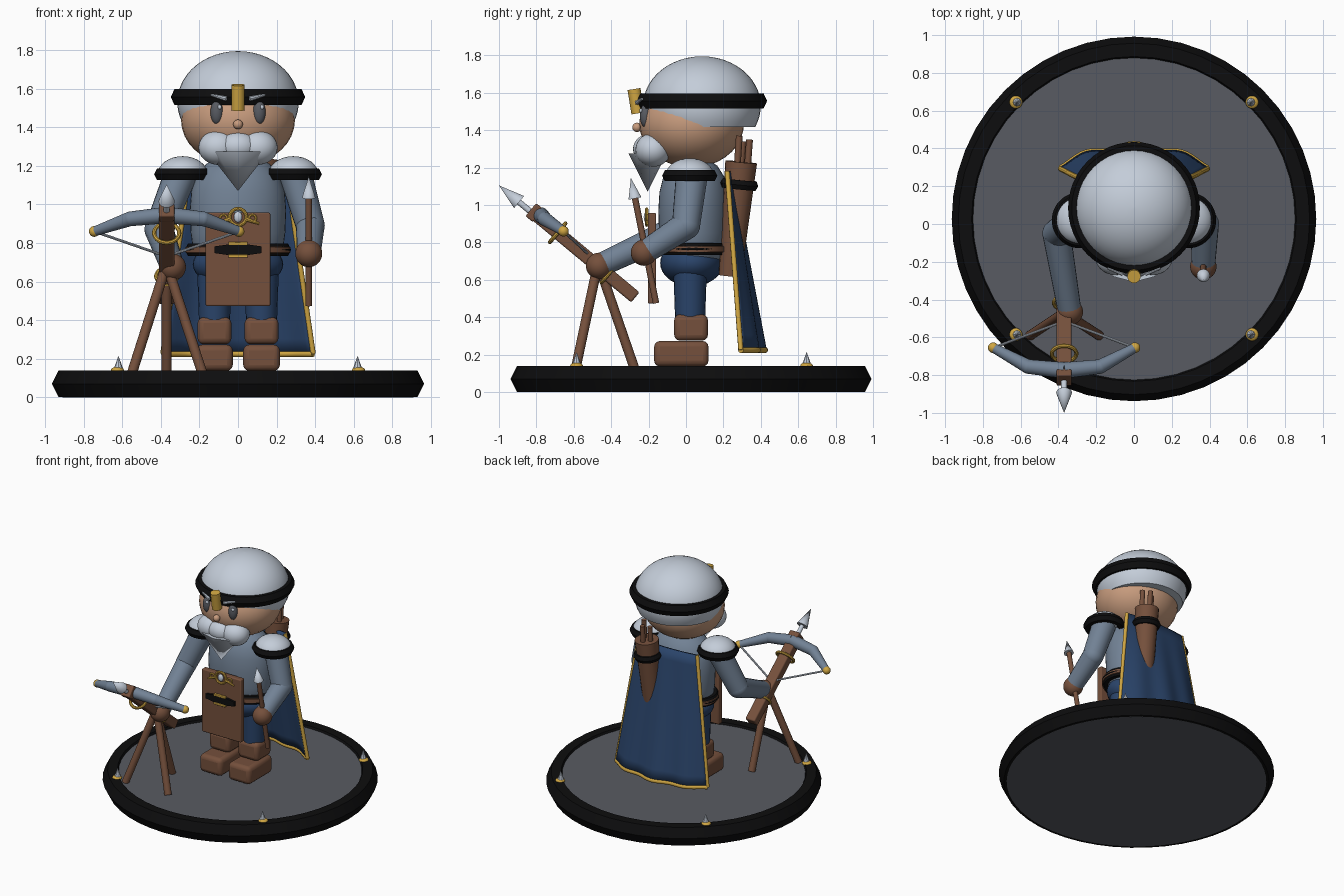
import bpy, bmesh, math
from mathutils import Vector

if "Cube" in bpy.data.objects:
    bpy.data.objects.remove(bpy.data.objects["Cube"])

def srgb(r, g, b):
    return tuple((c / 255 / 12.92) if c < 10 else ((c / 255 + 0.055) / 1.055) ** 2.4 for c in (r, g, b)) + (1,)

def material(name, *rgb):
    m = bpy.data.materials.new(name)
    m.diffuse_color = srgb(*rgb)
    m.use_nodes = True
    m.node_tree.nodes["Principled BSDF"].inputs["Base Color"].default_value = m.diffuse_color
    return m

STEEL = material("pale steel", 196, 205, 217)
SLATE = material("slate cloth", 114, 130, 149)
BLUE = material("navy cloth", 42, 68, 106)
BROWN = material("brown leather", 117, 80, 60)
SKIN = material("skin", 200, 156, 126)
GOLD = material("gold", 208, 166, 66)
BLACK = material("black trim", 13, 13, 14)
STONE = material("grey stone", 88, 91, 98)

def finish(name, mat, angle=40):
    o = bpy.context.object
    o.name = name
    o.data.materials.clear()
    o.data.materials.append(mat)
    bpy.ops.object.shade_smooth_by_angle(angle=math.radians(angle))
    return o

def ball(name, mat, loc, r):
    bpy.ops.mesh.primitive_uv_sphere_add(segments=32, ring_count=18, radius=1, location=loc)
    bpy.context.object.scale = r if isinstance(r, tuple) else (r, r, r)
    return finish(name, mat)

def rod(name, mat, a, b, r1, r2=None, sides=20):
    a, b = Vector(a), Vector(b)
    bpy.ops.mesh.primitive_cone_add(vertices=sides, radius1=r1, radius2=r1 if r2 is None else r2,
                                    depth=(b - a).length, location=(a + b) / 2)
    o = bpy.context.object
    o.rotation_euler = (b - a).to_track_quat('Z', 'Y').to_euler()
    return finish(name, mat)

def ring(name, mat, loc, R, r, scale=(1, 1, 1), axis=(0, 0, 1), minor=6):
    bpy.ops.mesh.primitive_torus_add(major_segments=48, minor_segments=minor, location=loc,
                                     major_radius=R, minor_radius=r)
    o = bpy.context.object
    o.scale = scale
    o.rotation_euler = Vector(axis).to_track_quat('Z', 'Y').to_euler()
    return finish(name, mat)

def box(name, mat, loc, size, rot=(0, 0, 0), bevel=0.0):
    bpy.ops.mesh.primitive_cube_add(size=1, location=loc, rotation=rot)
    o = bpy.context.object
    o.scale = size
    bpy.ops.object.transform_apply(location=False, rotation=False, scale=True)
    if bevel:
        m = o.modifiers.new("bevel", 'BEVEL')
        m.width, m.segments = bevel, 3
    return finish(name, mat)

def mesh_object(name, mat, bm, angle=40):
    me = bpy.data.meshes.new(name)
    bm.to_mesh(me)
    bm.free()
    o = bpy.data.objects.new(name, me)
    bpy.context.collection.objects.link(o)
    bpy.ops.object.select_all(action='DESELECT')
    o.select_set(True)
    bpy.context.view_layer.objects.active = o
    return finish(name, mat, angle)

def lathe(name, mat, loc, profile, sy=1.0, n=40):
    bm = bmesh.new()
    rows = [[bm.verts.new((loc[0] + r * math.cos(k * math.tau / n),
                           loc[1] + r * sy * math.sin(k * math.tau / n), z)) for k in range(n)]
            for r, z in profile]
    for a, b in zip(rows, rows[1:]):
        for k in range(n):
            bm.faces.new((a[k], a[(k + 1) % n], b[(k + 1) % n], b[k]))
    bm.faces.new(rows[0][::-1])
    bm.faces.new(rows[-1])
    return mesh_object(name, mat, bm)

# Round plinth with black rim and four studs
rod("plinth", STONE, (0, 0.027, 0), (0, 0.027, 0.125), 0.91, sides=64)
ring("plinth_rim", BLACK, (0, 0.027, 0.07), 0.895, 0.07, (1, 1, 1.15))
for sx in (-1, 1):
    for y in (-0.585, 0.645):
        ball("stud_base", GOLD, (sx * 0.625, y, 0.14), (0.034, 0.034, 0.018))
        rod("stud_spike", STEEL, (sx * 0.62, y, 0.14), (sx * 0.62, y, 0.215), 0.027, 0, 8)

# Boots, legs and hips
for sx in (-1, 1):
    x = sx * 0.122
    box("boot_foot", BROWN, (x, -0.025, 0.205), (0.19, 0.29, 0.135), bevel=0.03)
    box("boot_shaft", BROWN, (x, 0.027, 0.345), (0.175, 0.18, 0.14), bevel=0.03)
    rod("leg", BLUE, (x, 0.022, 0.38), (x, 0.022, 0.67), 0.08, 0.09)
ball("hips", BLUE, (0, 0.03, 0.69), (0.235, 0.168, 0.125))

# Torso and belt
lathe("torso", SLATE, (0, 0.042), [(0.2, 0.70), (0.23, 0.74), (0.245, 0.85), (0.25, 0.97), (0.242, 1.07),
      (0.215, 1.15), (0.165, 1.21), (0.09, 1.25), (0.02, 1.26)], 0.76)
ring("belt", BLACK, (0, 0.035, 0.765), 0.245, 0.03, (1, 0.73, 1.2))
lathe("belt_leather", BROWN, (0, 0.035), [(0.25, 0.742), (0.272, 0.75), (0.272, 0.778), (0.25, 0.786)], 0.76)

# Tabard with buckle and emblem
box("tabard", BROWN, (0, -0.182, 0.715), (0.335, 0.045, 0.485), bevel=0.008)
o = rod("buckle_plate", BLACK, (0, -0.2, 0.765), (0, -0.222, 0.765), 0.14, sides=6)
o.scale = (1, 0.25, 1)
for z in (0.732, 0.797):
    box("buckle_bar", GOLD, (0, -0.22, z), (0.1, 0.02, 0.016), bevel=0.004)
ring("emblem_ring", GOLD, (0, -0.21, 0.935), 0.043, 0.009, axis=(0, -1, 0), minor=8)
ball("emblem_gem", STEEL, (0, -0.212, 0.935), (0.022, 0.014, 0.028))
for sx in (-1, 1):
    rod("emblem_wing", GOLD, (sx * 0.04, -0.208, 0.925), (sx * 0.11, -0.208, 0.9), 0.012, 0.006, 8)
    ring("emblem_curl", GOLD, (sx * 0.075, -0.208, 0.928), 0.018, 0.006, axis=(0, -1, 0))

# Head, face and beard
ball("head", SKIN, (0, 0.03, 1.435), (0.295, 0.28, 0.235))
ball("nose", SKIN, (0, -0.262, 1.415), 0.025)
for sx in (-1, 1):
    x = sx * 0.11
    ball("eye", STONE, (x, -0.217, 1.478), (0.033, 0.03, 0.062))
    ball("eye_glint", STEEL, (x + 0.015, -0.241, 1.505), (0.01, 0.008, 0.012))
    rod("eyebrow", STEEL, (sx * 0.06, -0.262, 1.548), (sx * 0.14, -0.235, 1.568), 0.013, 0.006, 8)
    ball("moustache", STEEL, (sx * 0.1, -0.175, 1.295), (0.105, 0.095, 0.09))
ball("moustache_middle", STEEL, (0, -0.2, 1.3), (0.1, 0.083, 0.078))
o = rod("beard", STEEL, (0, -0.205, 1.07), (0, -0.205, 1.275), 0.0, 0.16, 8)
o.scale = (1, 0.64, 1)

# Helmet with rim and nose guard
lathe("helmet", STEEL, (0, 0.085), [(0.315 * math.cos(a), 1.53 + 0.265 * math.sin(a))
      for a in [math.radians(-25 + 114.5 * k / 16) for k in range(17)]])
ring("helmet_rim", BLACK, (0, 0.085, 1.557), 0.31, 0.039, (1, 1, 1.2))
rod("nose_guard", GOLD, (0, -0.257, 1.49), (0, -0.278, 1.62), 0.035, 0.035)

# Pauldrons
for sx in (-1, 1):
    lathe("pauldron", STEEL, (sx * 0.287, 0.02), [(0.13 * math.cos(a), 1.155 + 0.095 * math.sin(a))
          for a in [math.radians(89 * k / 8) for k in range(9)]])
    ring("pauldron_rim", BLACK, (sx * 0.287, 0.02, 1.157), 0.118, 0.03, (1, 1, 1.15))

# Arms and gloves
for side, shoulder, elbow, hand in (
        ("crossbow", (-0.3, 0.03, 1.15), (-0.41, -0.05, 0.87), (-0.34, -0.465, 0.675)),
        ("bolt", (0.3, 0.03, 1.15), (0.375, 0.0, 0.89), (0.367, -0.225, 0.745))):
    rod(side + "_upper_arm", SLATE, shoulder, elbow, 0.085, 0.075)
    ball(side + "_elbow", SLATE, elbow, 0.075)
    rod(side + "_forearm", SLATE, elbow, hand, 0.075, 0.062)
    ball(side + "_glove", BROWN, hand, 0.07)

# Bolt in hand
rod("held_bolt_shaft", BROWN, (0.367, -0.16, 0.475), (0.367, -0.275, 1.05), 0.017)
rod("held_bolt_tip", STEEL, (0.367, -0.273, 1.035), (0.367, -0.295, 1.145), 0.035, 0)

# Tripod
X = -0.37
for foot in ((-0.55, -0.59), (-0.185, -0.59), (X, -0.275)):
    rod("tripod_leg", BROWN, (X, -0.47, 0.69), (*foot, 0.125), 0.026)

# Crossbow stock, following one slanted axis
axis = Vector((0, -0.77, 0.64)).normalized()
up = Vector((0, -axis.z, -axis.y))
if up.z < 0:
    up = -up
mid = Vector((X, -0.54, 0.73))
tilt = (math.atan2(axis.z, axis.y) - math.pi, 0, 0)
box("stock", BROWN, mid, (0.08, 0.70, 0.07), tilt, 0.01)
box("stock_head", BROWN, mid + axis * 0.335 + up * 0.02, (0.08, 0.05, 0.09), tilt, 0.008)
ring("stock_ring", GOLD, mid + axis * 0.19, 0.065, 0.011, axis=axis, minor=8)
ring("trigger_ring", GOLD, mid - axis * 0.16, 0.055, 0.01, axis=axis, minor=8)
tip = Vector((X, -1.0, 1.105))
rod("loaded_bolt_shaft", STEEL, tip - axis * 0.52, tip - axis * 0.1, 0.016)
rod("loaded_bolt_tip", STEEL, tip - axis * 0.14, tip, 0.042, 0)

# Bow limbs and string
for sx in (-1, 1):
    p = [(X, -0.775, 0.945), (X + sx * 0.19, -0.755, 0.925), (X + sx * 0.375, -0.655, 0.86)]
    rod("bow_inner_limb", SLATE, p[0], p[1], 0.043, 0.038)
    ball("bow_joint", SLATE, p[1], 0.038)
    rod("bow_outer_limb", SLATE, p[1], p[2], 0.038, 0.025)
    ball("bow_end", GOLD, p[2], 0.028)
    rod("bow_string", STEEL, p[2], (X, -0.515, 0.73), 0.007, sides=8)

# Cape with gold edging
def cape_point(u, v):
    wave = 0.012 * v * math.cos(3 * math.pi * u)
    return Vector((u * (0.25 + 0.14 * v), 0.22 + 0.085 * v + (1 - u * u) * (0.02 + 0.085 * v) + wave,
                   1.18 - 0.955 * v))

bm = bmesh.new()
N, M = 28, 12
grid = [[bm.verts.new(cape_point(-1 + 2 * i / N, j / M)) for i in range(N + 1)] for j in range(M + 1)]
for j in range(M):
    for i in range(N):
        bm.faces.new((grid[j][i], grid[j + 1][i], grid[j + 1][i + 1], grid[j][i + 1]))
cape = mesh_object("cape", BLUE, bm)
m = cape.modifiers.new("thickness", 'SOLIDIFY')
m.thickness, m.offset = 0.02, 0

def piping(name, pts, r):
    cu = bpy.data.curves.new(name, 'CURVE')
    cu.dimensions, cu.bevel_depth, cu.bevel_resolution, cu.use_fill_caps = '3D', r, 2, True
    s = cu.splines.new('POLY')
    s.points.add(len(pts) - 1)
    for q, c in zip(s.points, pts):
        q.co = (*c, 1)
    cu.materials.append(GOLD)
    bpy.context.collection.objects.link(bpy.data.objects.new(name, cu))

for u in (-1, 1):
    piping("cape_side_trim", [cape_point(u, j / M) for j in range(M + 1)], 0.014)
piping("cape_hem_trim", [cape_point(-1 + 2 * i / N, 1) for i in range(N + 1)], 0.017)

# Quiver with spare bolts
rod("quiver", BROWN, (0.11, 0.235, 0.62), (0.13, 0.295, 1.23), 0.06, 0.085)
ring("quiver_band", BLACK, (0.127, 0.285, 1.11), 0.078, 0.024, (1, 1, 1.2), (0.03, 0.1, 1))
for dx, dy, top in ((-0.035, 0.0, 1.34), (0.03, -0.02, 1.37), (0.005, 0.035, 1.35)):
    rod("spare_bolt", BROWN, (0.13 + dx, 0.29 + dy, 1.15), (0.13 + dx, 0.305 + dy, top), 0.018, sides=10)
